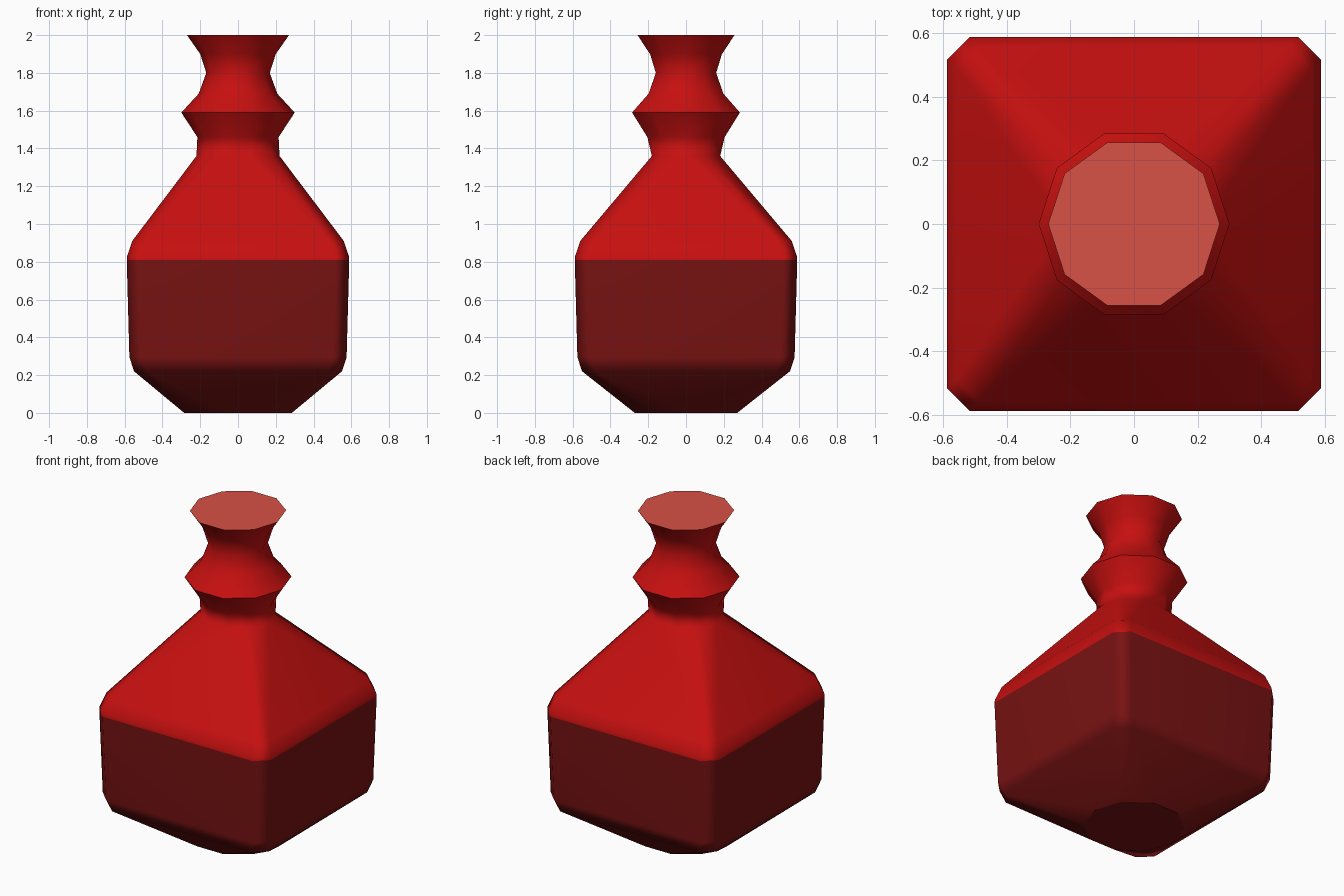
import bpy, bmesh, math

if "Cube" in bpy.data.objects:
    bpy.data.objects.remove(bpy.data.objects["Cube"])


def material(name, rgb):
    m = bpy.data.materials.new(name)
    m.diffuse_color = (*rgb, 1)
    m.use_nodes = True
    m.node_tree.nodes["Principled BSDF"].inputs["Base Color"].default_value = m.diffuse_color
    return m


red = material("red glass", (0.57, 0.005, 0.005))
dark = material("dark red liquid", (0.19, 0.006, 0.006))
pink = material("pale red opening", (0.68, 0.082, 0.062))


def decagon(bm, z, rx, ry=None):
    ry = ry or rx
    return [bm.verts.new((rx * math.cos(math.tau * i / 10),
                          ry * math.sin(math.tau * i / 10), z)) for i in range(10)]


def square(bm, z, h, c=0.073):
    # square ring with chamfered corners
    k = h - c
    pts = [(h, -k), (h, k), (k, h), (-k, h), (-h, k), (-h, -k), (-k, -h), (k, -h)]
    return [bm.verts.new((x, y, z)) for x, y in pts]


def hull(bm, open_heights):
    # skin the rings, then open the ends at the given heights
    bmesh.ops.convex_hull(bm, input=bm.verts[:])
    ends = [f for f in bm.faces
            if any(all(abs(v.co.z - z) < 1e-4 for v in f.verts) for z in open_heights)]
    bmesh.ops.delete(bm, geom=ends, context='FACES_ONLY')
    inner = [e for e in bm.edges if not e.link_faces]
    bmesh.ops.delete(bm, geom=inner, context='EDGES')
    bmesh.ops.dissolve_limit(bm, angle_limit=math.radians(1),
                             verts=bm.verts[:], edges=bm.edges[:])


def finish(bm, name, mat):
    bmesh.ops.recalc_face_normals(bm, faces=bm.faces[:])
    for f in bm.faces:
        f.smooth = True
    for e in bm.edges:
        base = all(v.co.z < 1e-4 for v in e.verts)
        if base or e.calc_face_angle(0) > math.radians(60):
            e.smooth = False
    me = bpy.data.meshes.new(name)
    bm.to_mesh(me)
    bm.free()
    me.materials.append(mat)
    ob = bpy.data.objects.new(name, me)
    bpy.context.collection.objects.link(ob)
    # keep the large faces flat-looking and blend only on the chamfers
    mod = ob.modifiers.new("weighted normals", 'WEIGHTED_NORMAL')
    mod.keep_sharp = True
    return ob


# lower body: round foot widening into a square
bm = bmesh.new()
decagon(bm, 0, 0.285)
for z, h in [(0.22, 0.55), (0.295, 0.575), (0.81, 0.589)]:
    square(bm, z, h)
hull(bm, [0.81])
finish(bm, "lower_body", dark)

# shoulder narrowing to the neck
bm = bmesh.new()
for z, h in [(0.81, 0.589), (0.83, 0.587), (0.91, 0.56)]:
    square(bm, z, h)
ring = decagon(bm, 1.36, 0.22, 0.19)
hull(bm, [0.81, 1.36])

# turned neck continuing from the shoulder
for z, r in [(1.46, 0.215), (1.59, 0.30), (1.69, 0.208),
             (1.80, 0.168), (1.90, 0.20), (2.0, 0.27)]:
    new = decagon(bm, z, r)
    for i in range(10):
        j = (i + 1) % 10
        bm.faces.new((ring[i], ring[j], new[j], new[i]))
    ring = new
finish(bm, "shoulder_and_neck", red)

# flat top of the mouth
bm = bmesh.new()
bm.faces.new(decagon(bm, 2.0, 0.27))
top = finish(bm, "mouth_top", pink)
top.modifiers.clear()
